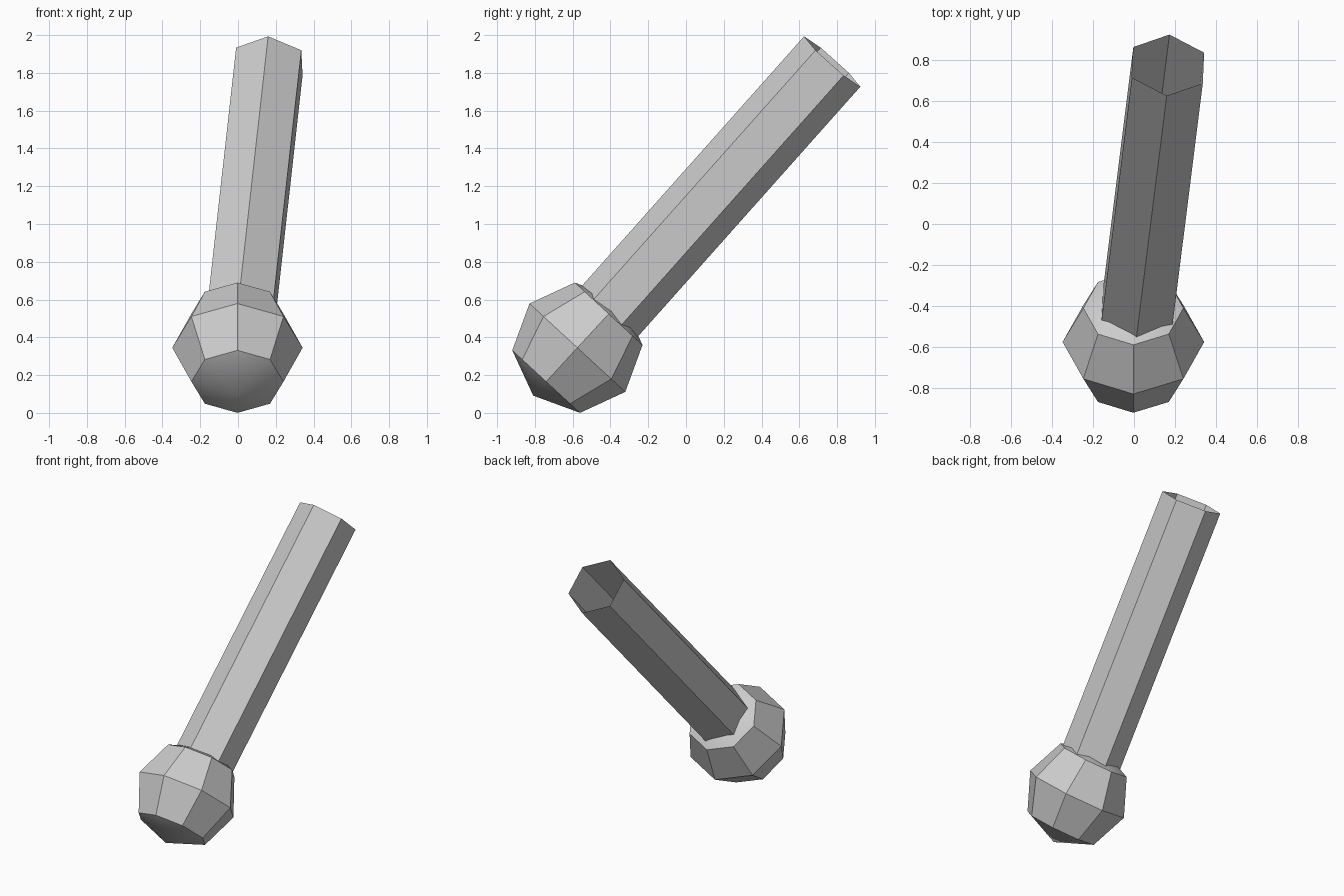
import bpy, math
from mathutils import Vector, Matrix

cube = bpy.data.objects.get("Cube")
if cube:
    bpy.data.objects.remove(cube, do_unlink=True)

grey = bpy.data.materials.new("light_grey")
grey.use_nodes = True
colour = (0.6, 0.6, 0.6, 1)
grey.diffuse_color = colour
grey.node_tree.nodes["Principled BSDF"].inputs["Base Color"].default_value = colour


def finish(name):
    obj = bpy.context.object
    obj.name = name
    obj.data.materials.append(grey)
    bpy.ops.object.shade_smooth_by_angle(angle=math.radians(30))
    return obj


CENTRE = Vector((-0.003, -0.575, 0.345))
TUBE_END = Vector((0.166, 0.774, 1.86))

# Faceted ball, its pole leaning back towards the tube
bpy.ops.mesh.primitive_uv_sphere_add(segments=8, ring_count=4, radius=0.345,
                                     location=CENTRE,
                                     rotation=(math.radians(-42.7), 0, 0))
finish("ball")

# Hexagonal tube, open at the ends, running out from inside the ball
axis = (TUBE_END - CENTRE).normalized()
side = Vector((1, -0.08, -0.04))
side = (side - axis * side.dot(axis)).normalized()
up = axis.cross(side)
length = (TUBE_END - CENTRE).length
bpy.ops.mesh.primitive_cylinder_add(vertices=6, radius=0.2, depth=length,
                                    end_fill_type='NOTHING')
tube = finish("tube")
frame = Matrix((side, up, axis)).transposed().to_4x4()
frame.translation = (CENTRE + TUBE_END) / 2
tube.matrix_world = frame
